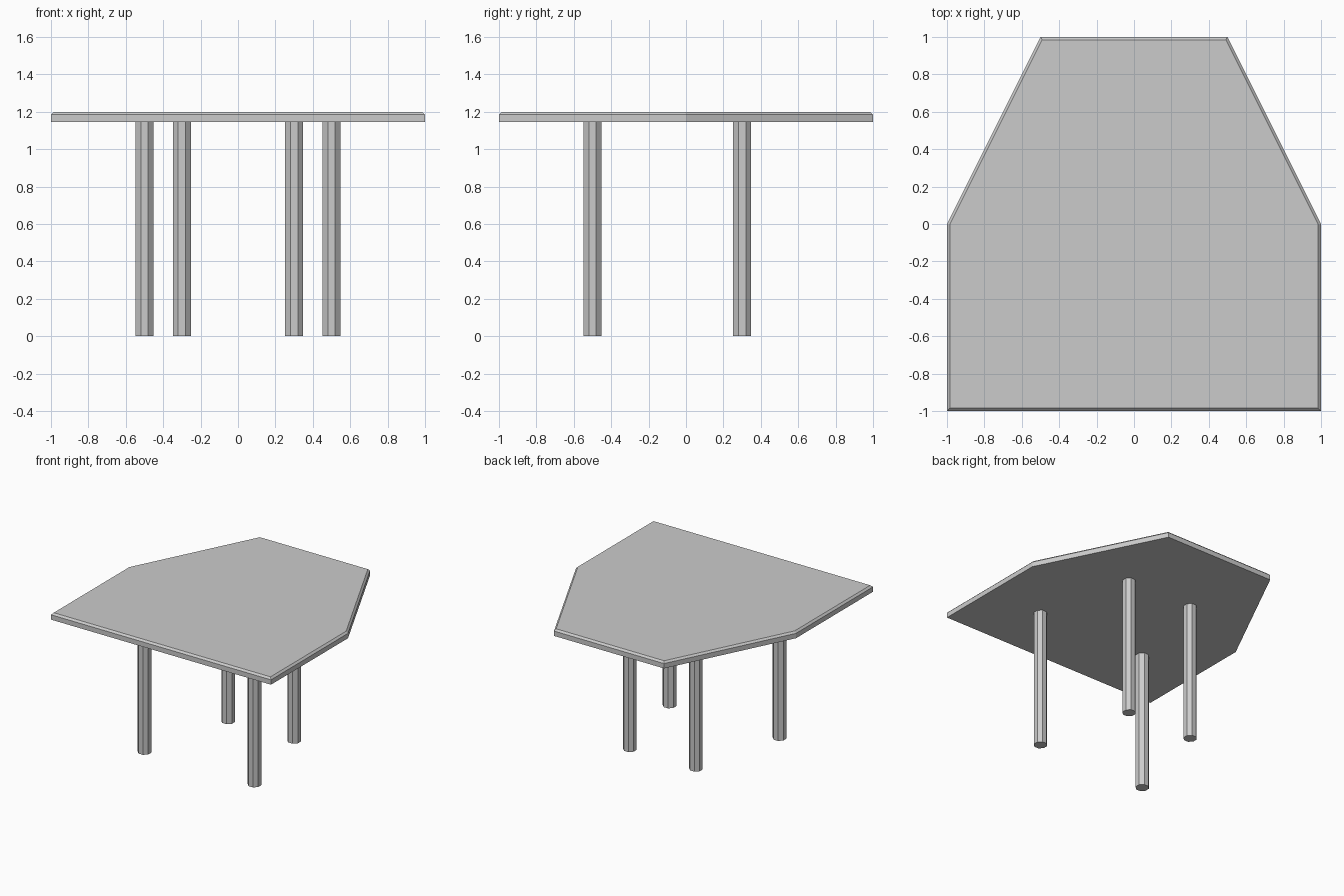
import bpy, bmesh, math

cube = bpy.data.objects.get("Cube")
if cube:
    bpy.data.objects.remove(cube, do_unlink=True)

UNDERSIDE, TOP = 1.145, 1.2

# One plain grey for the whole table
grey = bpy.data.materials.new("plain_grey")
grey.use_nodes = True
colour = (0.6, 0.6, 0.6, 1)
grey.diffuse_color = colour
grey.node_tree.nodes["Principled BSDF"].inputs["Base Color"].default_value = colour


def prism(name, outline, z0, z1, top_bevel=0):
    """Extrude an outline upward, optionally chamfering its upper rim."""
    bm = bmesh.new()
    base = bm.faces.new([bm.verts.new((x, y, z0)) for x, y in outline])
    lifted = bmesh.ops.extrude_face_region(bm, geom=[base], use_keep_orig=True)
    for v in lifted["geom"]:
        if isinstance(v, bmesh.types.BMVert):
            v.co.z = z1
    if top_bevel:
        rim = [e for e in bm.edges if all(v.co.z == v.co.z and v.co.z > (z0 + z1) / 2 for v in e.verts)]
        bmesh.ops.bevel(bm, geom=rim, offset=top_bevel, segments=1, affect='EDGES')
    bmesh.ops.recalc_face_normals(bm, faces=bm.faces[:])
    mesh = bpy.data.meshes.new(name)
    bm.to_mesh(mesh)
    bm.free()
    mesh.materials.append(grey)
    obj = bpy.data.objects.new(name, mesh)
    bpy.context.collection.objects.link(obj)
    return obj


# Six-sided tabletop, tapering toward the back
half = [(1, -1), (1, 0), (0.5, 1)]
outline = half + [(-x, y) for x, y in reversed(half)]
prism("tabletop", outline, UNDERSIDE, TOP, top_bevel=0.015)

# Octagonal legs, the back pair closer together
for row, x, y in (("front", 0.5, -0.5), ("back", 0.3, 0.3)):
    for side, sign in (("left", 1), ("right", -1)):
        ring = [math.tau * (i + 0.5) / 8 for i in range(8)]
        leg = [(sign * x + 0.052 * math.cos(a), y + 0.052 * math.sin(a)) for a in ring]
        prism(f"{row}_{side}_leg", leg, 0, UNDERSIDE)
